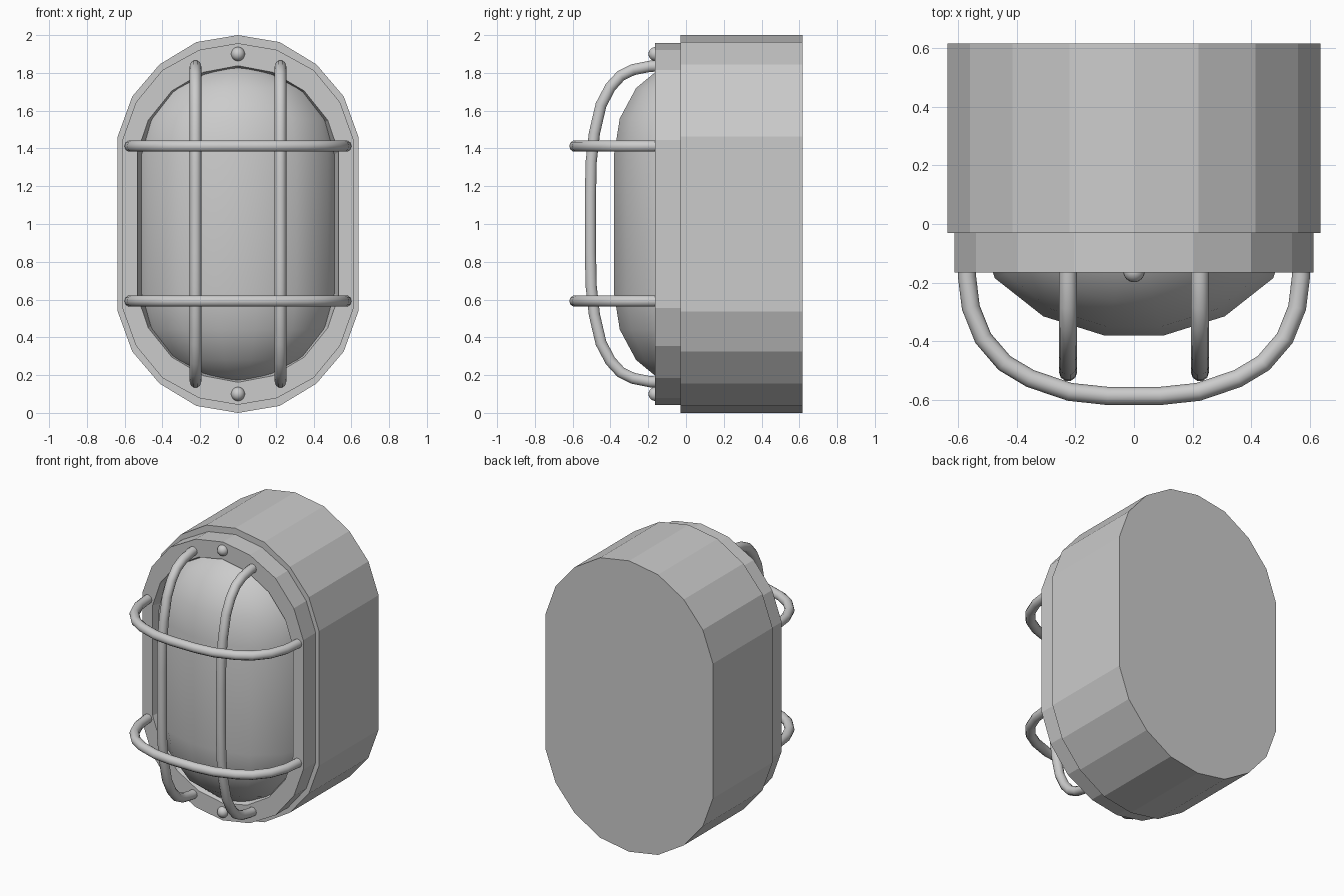
import bpy, bmesh, math

if "Cube" in bpy.data.objects:
    bpy.data.objects.remove(bpy.data.objects["Cube"])


def make_object(name, bm, smooth=False):
    bmesh.ops.recalc_face_normals(bm, faces=bm.faces)
    me = bpy.data.meshes.new(name)
    bm.to_mesh(me)
    bm.free()
    for p in me.polygons:
        p.use_smooth = smooth
    ob = bpy.data.objects.new(name, me)
    bpy.context.collection.objects.link(ob)
    return ob


def oval(quarter):
    """Full outline from a quarter (top centre to right side), mirrored about x=0 and z=1."""
    q = quarter
    right = q + [(x, 2 - z) for x, z in reversed(q)]
    return right + [(-x, z) for x, z in reversed(right[1:-1])]


def ring(bm, outline, y):
    return [bm.verts.new((x, y, z)) for x, z in outline]


def bridge(bm, a, b, closed=True):
    n = len(a)
    for i in range(n if closed else n - 1):
        j = (i + 1) % n
        bm.faces.new((a[i], a[j], b[j], b[i]))


body_outline = oval([(0, 2), (.22, 1.963), (.415, 1.845), (.56, 1.675), (.637, 1.463)])
flange_outline = oval([(0, 1.957), (.205, 1.922), (.4, 1.815), (.54, 1.645), (.612, 1.445)])
opening = oval([(0, 1.838), (.185, 1.803), (.35, 1.705), (.475, 1.55), (.533, 1.38)])
opening_back = [(x * .93, 1 + (z - 1) * .955) for x, z in opening]

# Housing: solid faceted oval
bm = bmesh.new()
front, back = ring(bm, body_outline, -.03), ring(bm, body_outline, .617)
bridge(bm, front, back)
bm.faces.new(front)
bm.faces.new(back)
make_object("housing", bm)

# Front rim: ring with a tapered opening
bm = bmesh.new()
loops = [ring(bm, flange_outline, -.03), ring(bm, flange_outline, -.165),
         ring(bm, opening, -.165), ring(bm, opening_back, -.03)]
for a, b in zip(loops, loops[1:] + loops[:1]):
    bridge(bm, a, b)
make_object("front_rim", bm)

# Glass dome: half capsule with rounded ends
half = [(.53, -.02), (.475, -.185), (.31, -.315), (.1, -.381)]
section = half + [(-x, y) for x, y in reversed(half)]
levels = []
for deg in (-88, -68, -46, -23, 0):
    levels.append((.632 + .488 * math.sin(math.radians(deg)), math.cos(math.radians(deg))))
levels += [(2 - z, s) for z, s in reversed(levels)]
bm = bmesh.new()
rows = [[bm.verts.new((x * s, y * s, z)) for x, y in section] for z, s in levels]
for a, b in zip(rows, rows[1:]):
    bridge(bm, a, b, closed=False)
bm.faces.new(rows[0])
bm.faces.new(rows[-1])
make_object("glass_dome", bm, smooth=True)


# Guard bars: round wire along a path
def wire(name, points):
    cu = bpy.data.curves.new(name, 'CURVE')
    cu.dimensions = '3D'
    cu.bevel_depth = .031
    cu.bevel_resolution = 3
    cu.use_fill_caps = True
    sp = cu.splines.new('POLY')
    sp.points.add(len(points) - 1)
    for p, co in zip(sp.points, points):
        p.co = (*co, 1)
    sp.use_smooth = True
    ob = bpy.data.objects.new(name, cu)
    bpy.context.collection.objects.link(ob)


v = [(-.1, .837), (-.19, .835), (-.28, .817), (-.345, .785), (-.4, .725),
     (-.45, .63), (-.485, .48), (-.502, .33), (-.506, .15)]
v += [(y, -z) for y, z in reversed(v)]
for side, x in (("left", -.225), ("right", .225)):
    wire("upright_bar_" + side, [(x, y, 1 + z) for y, z in v])

h = [(.57, -.1), (.57, -.18), (.557, -.285), (.515, -.39), (.442, -.475),
     (.355, -.527), (.22, -.573), (.09, -.587)]
h += [(-x, y) for x, y in reversed(h)]
for side, z in (("lower", .592), ("upper", 1.412)):
    wire("cross_bar_" + side, [(x, y, z) for x, y in h])

# Round-headed screws at top and bottom
for side, z in (("lower", .1), ("upper", 1.9)):
    bm = bmesh.new()
    bmesh.ops.create_uvsphere(bm, u_segments=16, v_segments=10, radius=.037)
    bmesh.ops.translate(bm, verts=bm.verts, vec=(0, -.162, z))
    make_object("screw_" + side, bm, smooth=True)
